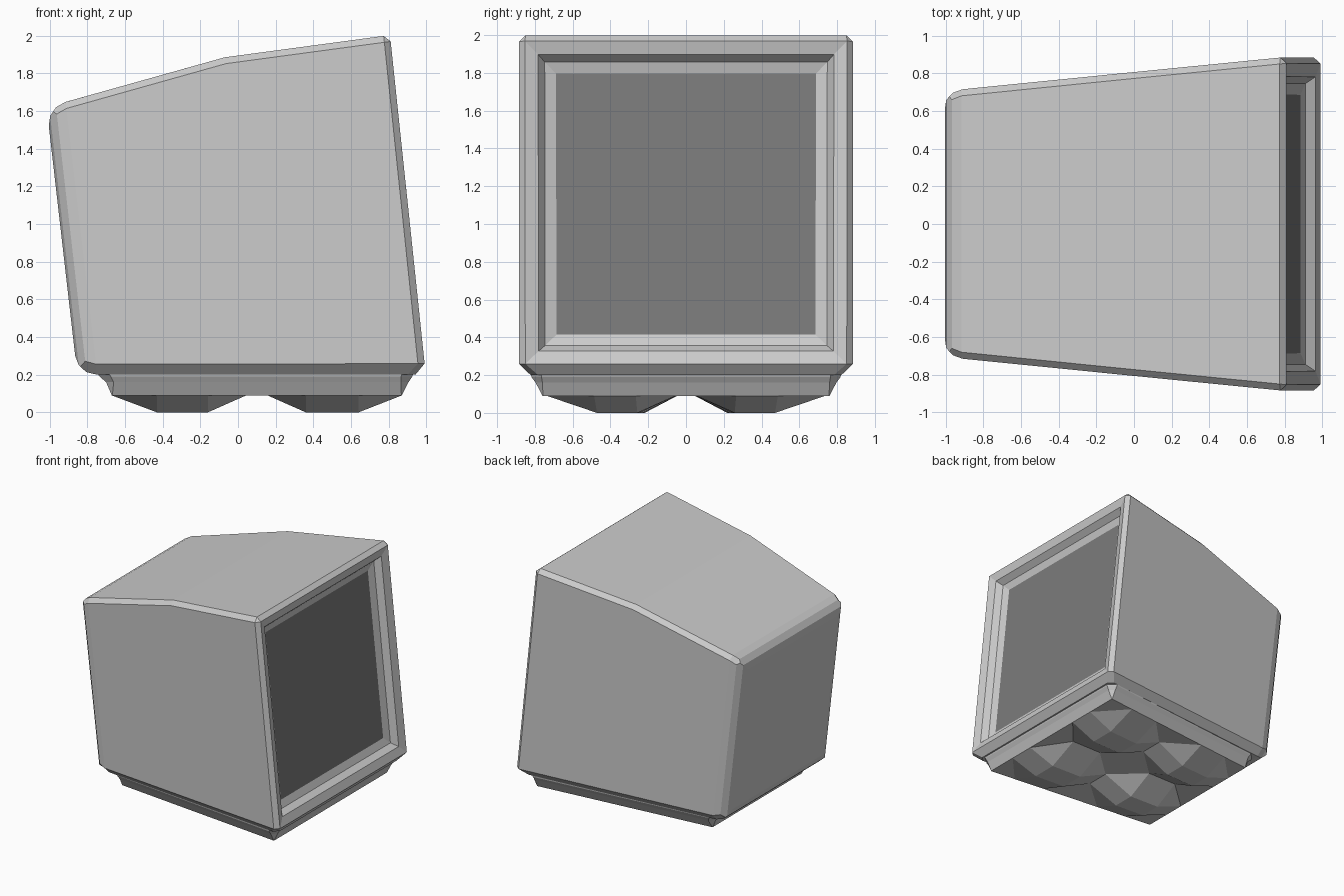
import bpy, bmesh
from mathutils import Vector

if "Cube" in bpy.data.objects:
    bpy.data.objects.remove(bpy.data.objects["Cube"], do_unlink=True)


def material(name, grey):
    mat = bpy.data.materials.new(name)
    mat.use_nodes = True
    colour = (grey, grey, grey, 1)
    mat.diffuse_color = colour
    mat.node_tree.nodes["Principled BSDF"].inputs["Base Color"].default_value = colour
    return mat


CASING = material("casing light grey", 0.6)
GLASS = material("screen dark grey", 0.2)


def finish(bm, name, *mats):
    bmesh.ops.recalc_face_normals(bm, faces=bm.faces)
    mesh = bpy.data.meshes.new(name)
    bm.to_mesh(mesh)
    bm.free()
    for mat in mats:
        mesh.materials.append(mat)
    obj = bpy.data.objects.new(name, mesh)
    bpy.context.collection.objects.link(obj)
    return obj


# Casing: side profile (x, z, half width) that narrows to the back
profile = [(0.997, 0.2, 0.887), (0.807, 2.003, 0.887), (-0.07, 1.885, 0.8),
           (-1.016, 1.62, 0.705), (-0.853, 0.2, 0.705)]
bm = bmesh.new()
sides = [[bm.verts.new((x, s * w, z)) for x, z, w in profile] for s in (-1, 1)]
for side in sides:
    bm.faces.new(side)
for i in range(len(profile)):
    j = (i + 1) % len(profile)
    bm.faces.new((sides[0][i], sides[0][j], sides[1][j], sides[1][i]))
bmesh.ops.recalc_face_normals(bm, faces=bm.faces)

# Round the back, then chamfer the remaining hard edges
back = [e for e in bm.edges if any(f.normal.x < -0.9 for f in e.link_faces)]
bmesh.ops.bevel(bm, geom=back, offset=0.1, offset_type='OFFSET',
                segments=3, profile=0.5, affect='EDGES')
for under, width in ((True, 0.055), (False, 0.034)):
    bm.normal_update()
    hard = [e for e in bm.edges if len(e.link_faces) == 2
            and e.calc_face_angle(0) > 1.1
            and any(f.normal.z < -0.95 for f in e.link_faces) == under]
    bmesh.ops.bevel(bm, geom=hard, offset=width, offset_type='OFFSET',
                    segments=1, profile=0.5, affect='EDGES')

# Stepped frame sinking to the screen
bm.normal_update()
screen = max((f for f in bm.faces if f.normal.x > 0.95), key=lambda f: f.calc_area())
for thickness, depth in ((0.07, 0.02), (0.035, 0.05), (0.06, 0.02)):
    bmesh.ops.inset_region(bm, faces=[screen], thickness=thickness, depth=-depth,
                           use_even_offset=True)
screen.material_index = 1
finish(bm, "monitor_casing", CASING, GLASS)

# Plinth: tapering rings with corner chamfers that close at the bottom
# (z, back x, front x, back half width, front half width, chamfer)
rings = [(0.23, -0.76, 0.94, 0.66, 0.83, 0.06),
         (0.19, -0.735, 0.925, 0.65, 0.825, 0.06),
         (0.16, -0.7, 0.905, 0.64, 0.8, 0.04),
         (0.09, -0.67, 0.87, 0.6, 0.76, 0.003)]
bm = bmesh.new()
loops = []
for z, x0, x1, w0, w1, c in rings:
    corners = [Vector(p) for p in ((x0, -w0, z), (x1, -w1, z), (x1, w1, z), (x0, w0, z))]
    loop = []
    for i, p in enumerate(corners):
        for q in (corners[i - 1], corners[(i + 1) % 4]):
            loop.append(bm.verts.new(p + (q - p).normalized() * c))
    loops.append(loop)
for a, b in zip(loops, loops[1:]):
    for i in range(8):
        j = (i + 1) % 8
        bm.faces.new((a[i], a[j], b[j], b[i]))
bm.faces.new(loops[0])
finish(bm, "plinth", CASING)

# Underside: four faceted feet pressed out of a grid
xs = [-0.67, -0.43, -0.16, 0.1, 0.36, 0.64, 0.87]
ys = [-1, -0.64, -0.35, 0, 0.35, 0.64, 1]
bm = bmesh.new()
grid = []
for i, x in enumerate(xs):
    width = 0.6 + 0.16 * (x - xs[0]) / (xs[-1] - xs[0])
    row = []
    for j, y in enumerate(ys):
        edge = i in (0, 6) or j in (0, 6)
        foot = i % 3 and j % 3
        row.append(bm.verts.new((x, y * width, 0 if foot else 0.09 if edge else 0.115)))
    grid.append(row)
for i in range(6):
    for j in range(6):
        a, b, c, d = grid[i][j], grid[i + 1][j], grid[i + 1][j + 1], grid[i][j + 1]
        # Crease the corner cells across each foot
        if (i % 3 != 1) and (j % 3 != 1):
            if (i % 3 == 0) == (j % 3 == 0):
                bm.faces.new((a, b, d))
                bm.faces.new((b, c, d))
            else:
                bm.faces.new((a, b, c))
                bm.faces.new((a, c, d))
        else:
            bm.faces.new((a, b, c, d))
feet = finish(bm, "feet", CASING)
if feet.data.polygons[0].normal.z > 0:
    feet.data.flip_normals()
